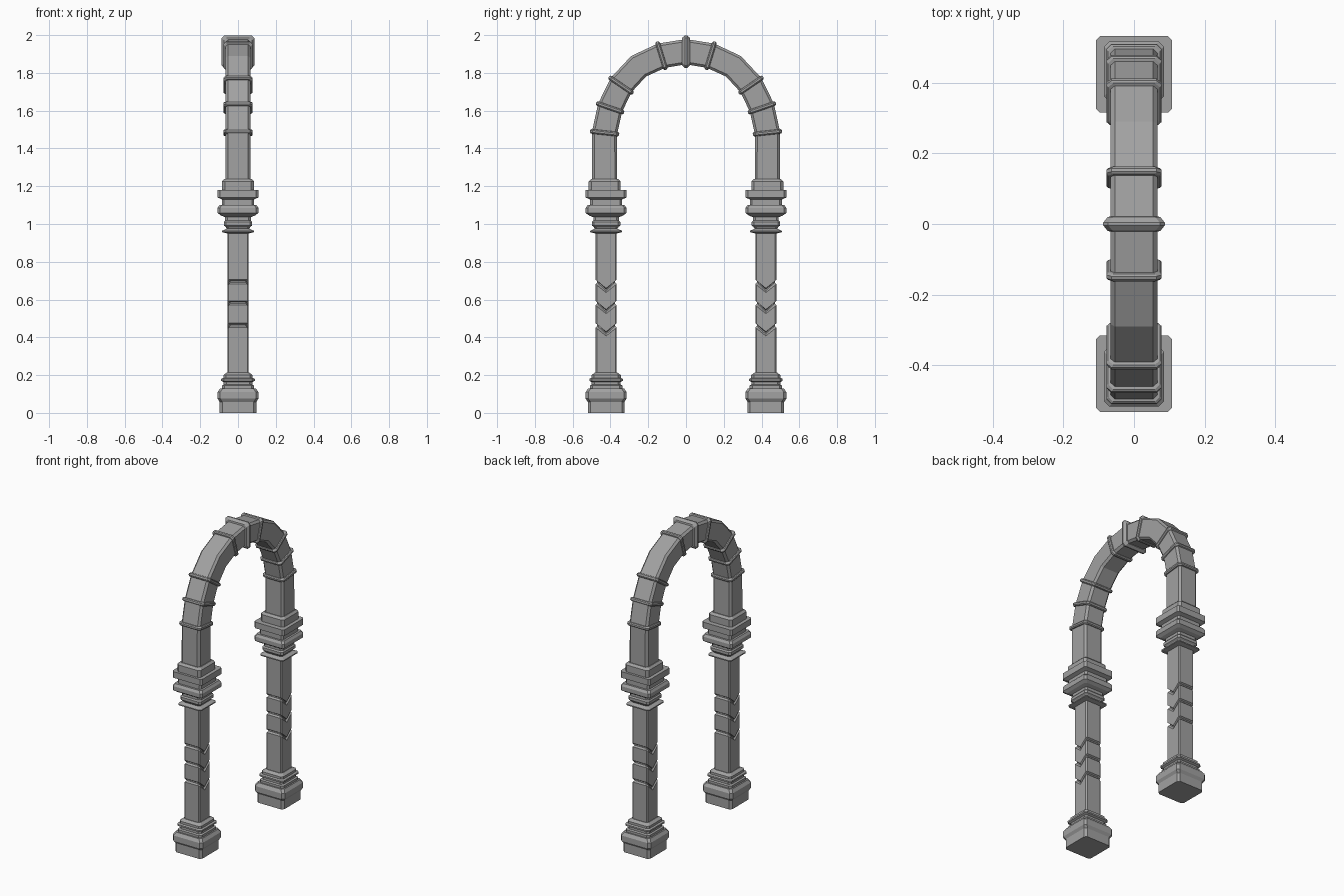
import bpy, bmesh
from math import atan2
from mathutils import Matrix, Vector

cube = bpy.data.objects.get("Cube")
if cube:
    bpy.data.objects.remove(cube, do_unlink=True)

stone = bpy.data.materials.new("grey_stone")
stone.use_nodes = True
GREY = (0.36, 0.36, 0.36, 1)
stone.diffuse_color = GREY
stone.node_tree.nodes["Principled BSDF"].inputs["Base Color"].default_value = GREY


def section(half, chamfer):
    """Chamfered square with a middle point on the two x sides."""
    h, c = half, half - chamfer
    return [(h, 0), (h, c), (c, h), (-c, h), (-h, c),
            (-h, 0), (-h, -c), (-c, -h), (c, -h), (h, -c)]


def skin(name, loops):
    """Join matching loops of points into a closed solid."""
    bm = bmesh.new()
    rings = [[bm.verts.new(p) for p in loop] for loop in loops]
    for a, b in zip(rings, rings[1:]):
        for i in range(len(a)):
            j = (i + 1) % len(a)
            bm.faces.new((a[i], a[j], b[j], b[i]))
    bm.faces.new(rings[0])
    bm.faces.new(rings[-1])
    bmesh.ops.recalc_face_normals(bm, faces=bm.faces)
    mesh = bpy.data.meshes.new(name)
    bm.to_mesh(mesh)
    bm.free()
    mesh.materials.append(stone)
    obj = bpy.data.objects.new(name, mesh)
    bpy.context.collection.objects.link(obj)
    return obj


def moulding(name, profile, chamfer, y=0, matrix=None, drop=0):
    """Stack of chamfered squares (height, half width); drop makes chevrons."""
    loops = []
    for k, (z, half) in enumerate(profile):
        d = drop if 0 < k < len(profile) - 1 else 0
        loops.append([(px, py, z - d * (1 - abs(py) / half))
                      for px, py in section(half, chamfer)])
    obj = skin(name, loops)
    obj.matrix_world = matrix or Matrix.Translation((0, y, 0))
    return obj


BASE = [(0, .097), (.058, .097), (.075, .108), (.11, .108), (.13, .095),
        (.13, .086), (.145, .086), (.15, .076), (.163, .076), (.17, .089),
        (.18, .089), (.185, .078), (.2, .078), (.213, .06)]
CAPITAL = [(.95, .056), (.957, .084), (.964, .084), (.975, .06), (.985, .066),
           (.992, .075), (1.01, .075), (1.018, .068), (1.036, .068),
           (1.045, .09), (1.058, .108), (1.085, .108), (1.1, .098),
           (1.1, .085), (1.13, .085), (1.135, .096), (1.14, .108), (1.18, .108)]
PLINTH = [(1.17, .085), (1.225, .085), (1.238, .072)]
RING = [(-.013, .062), (-.011, .073), (-.005, .078),
        (.005, .078), (.011, .073), (.013, .062)]
KEY_RING = [(-.022, .062), (-.02, .074), (-.004, .087),
            (.004, .087), (.02, .074), (.022, .062)]

# shaft with three chevron grooves
shaft = [(.2, .056)]
for z in (.695, .583, .465)[::-1]:
    shaft += [(z - .013, .056), (z - .004, .047), (z + .004, .047), (z + .01, .056)]
shaft.append((.96, .056))

COLUMN_Y, ARCH_Y = .423, .431
for label, s in (("front", -1), ("back", 1)):
    moulding(label + "_column_base", BASE, .014, s * COLUMN_Y)
    moulding(label + "_column_shaft", shaft, .007, s * COLUMN_Y, drop=.045)
    moulding(label + "_column_capital", CAPITAL, .012, s * COLUMN_Y)
    moulding(label + "_arch_plinth", PLINTH, .015, s * ARCH_Y)

# faceted arch swept along a half path and its mirror image
half_path = [(-ARCH_Y, 1.2), (-ARCH_Y, 1.483), (-.402, 1.615), (-.344, 1.735),
             (-.251, 1.835), (-.13, 1.891)]
path = [Vector(p) for p in half_path + [(0, 1.912)]
        + [(-y, z) for y, z in reversed(half_path)]]
frames = []
for i, p in enumerate(path):
    before = (p - path[i - 1]).normalized() if i else Vector((0, 1))
    after = (path[i + 1] - p).normalized() if i < len(path) - 1 else before
    t = before + after if i else after
    frames.append(Matrix.Translation((0, p.x, p.y))
                  @ Matrix.Rotation(atan2(-t.x, t.y), 4, 'X'))

skin("arch", [[f @ Vector((x, y, 0)) for x, y in section(.067, .013)]
              for f in frames])

# bands around the arch joints
for i in (1, 2, 3, 5, 6, 7, 9, 10, 11):
    top = i == 6
    moulding("arch_keystone_band" if top else f"arch_band_{i}",
             KEY_RING if top else RING, .014, matrix=frames[i])
